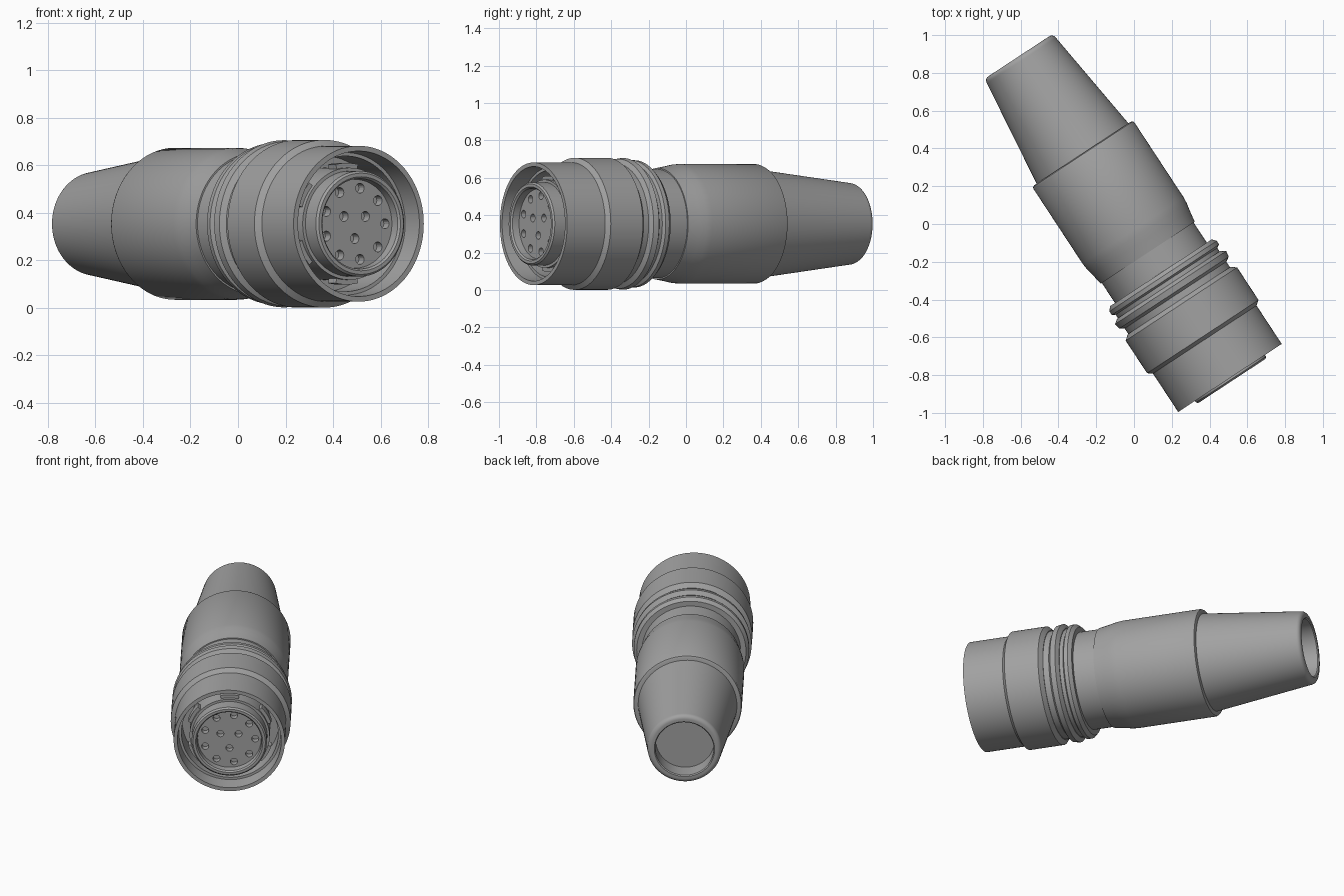
import bpy, bmesh
from math import sin, cos, pi, radians
from mathutils import Matrix

old = bpy.data.objects.get("Cube")
if old:
    bpy.data.objects.remove(old, do_unlink=True)

# The connector axis runs along local +Y, from the mating face to the cable end
PLACE = Matrix.Translation((0.508, -0.815, 0.354)) @ Matrix.Rotation(radians(33.3), 4, "Z")
SEGMENTS = 96

grey = bpy.data.materials.new("satin_grey")
grey.use_nodes = True
colour = (0.36, 0.36, 0.36, 1)
grey.diffuse_color = colour
grey.node_tree.nodes["Principled BSDF"].inputs["Base Color"].default_value = colour


def finish(bm, name):
    """Turn a bmesh into a placed, coloured object."""
    bmesh.ops.recalc_face_normals(bm, faces=bm.faces)
    mesh = bpy.data.meshes.new(name)
    bm.to_mesh(mesh)
    bm.free()
    mesh.materials.append(grey)
    obj = bpy.data.objects.new(name, mesh)
    bpy.context.collection.objects.link(obj)
    obj.matrix_world = PLACE
    return obj


def smooth(obj):
    bpy.ops.object.select_all(action="DESELECT")
    obj.select_set(True)
    bpy.context.view_layer.objects.active = obj
    bpy.ops.object.shade_smooth_by_angle(angle=radians(28))


def sweep(bm, profile, start=0.0, angle=2 * pi, steps=SEGMENTS, closed=True):
    """Spin (distance along axis, radius) points round local Y."""
    full = angle > 6.28
    verts = [bm.verts.new((r, s, 0)) for s, r in profile]
    pairs = list(zip(verts, verts[1:] + verts[:1])) if closed else list(zip(verts, verts[1:]))
    edges = [bm.edges.new(p) for p in pairs]
    turn = Matrix.Rotation(-start, 3, "Y")
    bmesh.ops.rotate(bm, verts=verts, cent=(0, 0, 0), matrix=turn)
    geom = verts + edges
    if not full:
        geom.append(bm.faces.new(verts))
    res = bmesh.ops.spin(bm, geom=geom, cent=(0, 0, 0), axis=(0, -1, 0), angle=angle, steps=steps)
    bmesh.ops.remove_doubles(bm, verts=bm.verts, dist=1e-5)
    return res


def lathe(name, profile, closed=True):
    bm = bmesh.new()
    sweep(bm, profile, closed=closed)
    obj = finish(bm, name)
    smooth(obj)
    return obj


# Coupling sleeve: open socket at the front, chamfered grip
lathe("coupling_sleeve", [
    (0, 0.306), (0, 0.328), (0.243, 0.328), (0.262, 0.353), (0.468, 0.353),
    (0.49, 0.326), (0.49, 0.2), (0.26, 0.2), (0.26, 0.285), (0.1, 0.285), (0.1, 0.3)])

# Two locking rings behind the sleeve
lathe("lock_ring_front", [(0.49, 0.2), (0.49, 0.322), (0.525, 0.322), (0.54, 0.347),
                          (0.572, 0.352), (0.59, 0.327), (0.59, 0.2)])
lathe("lock_ring_rear", [(0.59, 0.2), (0.59, 0.322), (0.612, 0.322), (0.622, 0.34),
                         (0.645, 0.34), (0.666, 0.322), (0.666, 0.2)])

# Neck and main body
lathe("neck", [(0.66, 0.2), (0.66, 0.291), (0.81, 0.291), (0.81, 0.2)])
lathe("body", [(0.793, 0.2), (0.793, 0.298), (0.86, 0.309), (0.9, 0.317), (0.935, 0.32),
               (1.408, 0.32), (1.417, 0.316), (1.422, 0.305), (1.422, 0.2)])

# Tapered cable outlet with a rounded lip and a blind bore
lip = [(2.01 + 0.027 * sin(a), 0.193 + 0.026 * cos(a))
       for a in (i * pi / 12 for i in range(7))]
lathe("cable_outlet", [(1.4, 0), (1.4, 0.294), (1.43, 0.29)] + lip
      + [(2.037, 0.178), (2.031, 0.172), (1.92, 0.172), (1.92, 0)], closed=False)

# Contact insert: protruding rim round a recessed contact face
insert = lathe("contact_insert", [
    (0.03, 0), (0.03, 0.187), (-0.01, 0.19), (-0.019, 0.198), (-0.019, 0.213),
    (-0.01, 0.222), (0.07, 0.222), (0.07, 0.236), (0.27, 0.236), (0.27, 0)], closed=False)

# Nine contact holes in a ring and three in the middle
spots = [(0.152, i * 2 * pi / 9) for i in range(9)]
spots += [(0.062, pi / 6 + i * 2 * pi / 3) for i in range(3)]
bm = bmesh.new()
for radius, a in spots:
    place = Matrix.Translation((radius * cos(a), 0.04, radius * sin(a)))
    bmesh.ops.create_cone(bm, cap_ends=True, segments=20, radius1=0.021, radius2=0.021,
                          depth=0.06, matrix=place @ Matrix.Rotation(pi / 2, 4, "X"))
cutter = finish(bm, "hole_cutter")
cutter.hide_render = True
cut = insert.modifiers.new("contact_holes", "BOOLEAN")
cut.operation = "DIFFERENCE"
cut.solver = "EXACT"
cut.object = cutter
bpy.ops.object.select_all(action="DESELECT")
insert.select_set(True)
bpy.context.view_layer.objects.active = insert
bpy.ops.object.modifier_apply(modifier=cut.name)
bpy.data.objects.remove(cutter, do_unlink=True)
smooth(insert)

# Keying tabs spaced round the insert inside the socket
bm = bmesh.new()
for i in range(6):
    sweep(bm, [(0.09, 0.23), (0.09, 0.256), (0.15, 0.256), (0.15, 0.23)],
          start=pi / 2 - 0.22 + i * pi / 3, angle=0.44, steps=8)
smooth(finish(bm, "keying_tabs"))
